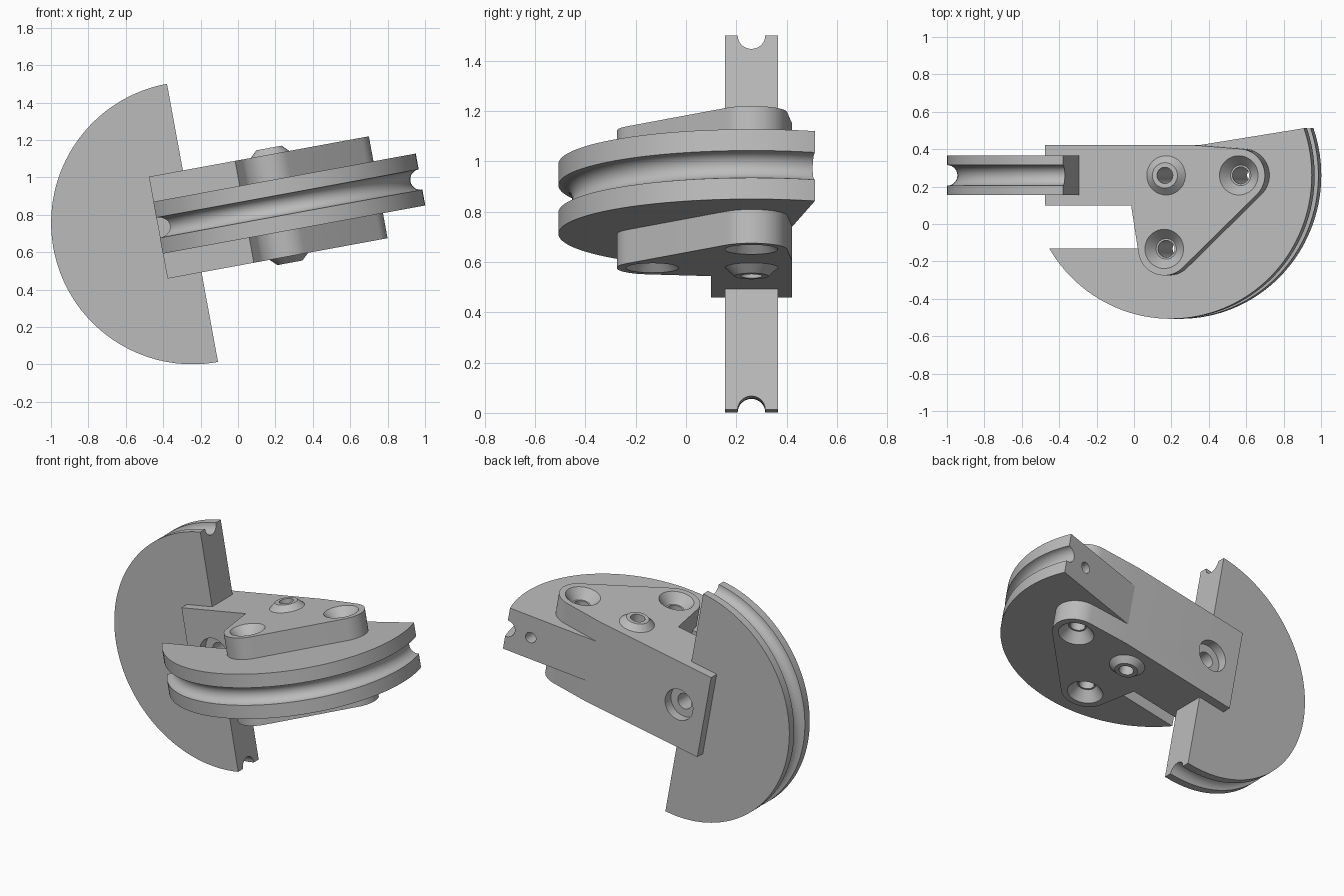
import bpy, bmesh
from math import sin, cos, radians, pi
from mathutils import Matrix, Vector

cube = bpy.data.objects.get("Cube")
if cube:
    bpy.data.objects.remove(cube, do_unlink=True)

# One plain grey material
grey = bpy.data.materials.new("plain_grey")
grey.use_nodes = True
colour = (0.5, 0.5, 0.5, 1)
grey.diffuse_color = colour
grey.node_tree.nodes["Principled BSDF"].inputs["Base Color"].default_value = colour

# Shared sizes, in the level frame before tilting
AXIS_Y = 0.26
PLATE = 0.277      # half height of the mount
GROOVE = 0.055
TILT = Matrix.Translation((0.2215, 0, 0.85)) @ Matrix.Rotation(radians(-10.4), 4, 'Y')
ALONG_Y = Matrix.Rotation(pi / 2, 4, 'X')


def arc(cx, cy, r, a0, a1, n=20):
    angles = [radians(a0 + (a1 - a0) * i / n) for i in range(n + 1)]
    return [(cx + r * cos(a), cy + r * sin(a)) for a in angles]


def make(name, bm):
    bmesh.ops.recalc_face_normals(bm, faces=bm.faces)
    mesh = bpy.data.meshes.new(name)
    bm.to_mesh(mesh)
    bm.free()
    mesh.materials.append(grey)
    ob = bpy.data.objects.new(name, mesh)
    bpy.context.collection.objects.link(ob)
    return ob


def prism(name, outline, h):
    """Outline in plan, extruded from -h to h."""
    bm = bmesh.new()
    face = bm.faces.new([bm.verts.new((x, y, -h)) for x, y in outline])
    top = bmesh.ops.extrude_face_region(bm, geom=[face])["geom"]
    moved = [v for v in top if isinstance(v, bmesh.types.BMVert)]
    bmesh.ops.translate(bm, verts=moved, vec=(0, 0, 2 * h))
    return make(name, bm)


def lathe(name, profile, centre, turn=Matrix(), steps=48):
    """Closed (radius, height) profile turned about its axis."""
    bm = bmesh.new()
    verts = [bm.verts.new((r, 0, h)) for r, h in profile]
    edges = [bm.edges.new((a, b)) for a, b in zip(verts, verts[1:])]
    if profile[0][0] > 0:
        edges.append(bm.edges.new((verts[-1], verts[0])))
    bmesh.ops.spin(bm, geom=verts + edges, axis=(0, 0, 1), cent=(0, 0, 0),
                   angle=2 * pi, steps=steps)
    bmesh.ops.remove_doubles(bm, verts=bm.verts, dist=1e-5)
    bm.transform(Matrix.Translation(centre) @ turn)
    return make(name, bm)


def wheel(name, r, h, centre, turn=Matrix()):
    """Disc with a round cable groove in its rim."""
    groove = arc(r, 0, GROOVE, 270, 90, 14)
    profile = [(0, -h), (r, -h)] + groove + [(r, h), (0, h)]
    return lathe(name, profile, centre, turn, 128)


def boolean(ob, operation, cutters):
    for cutter in cutters:
        cutter.hide_render = True
        mod = ob.modifiers.new("cut", 'BOOLEAN')
        mod.operation, mod.solver, mod.object = operation, 'EXACT', cutter
    graph = bpy.context.evaluated_depsgraph_get()
    mesh = bpy.data.meshes.new_from_object(ob.evaluated_get(graph))
    ob.modifiers.clear()
    ob.data = mesh


def drill(name, half, wide, narrow, mouth, centre, turn=Matrix()):
    """Through hole, opening from narrow to wide at both ends."""
    bore = [(0, -half - 0.05), (wide, -half - 0.05), (wide, -half),
            (mouth, -half + 0.06), (narrow, -half + 0.06)]
    return lathe(name, bore + [(r, -h) for r, h in reversed(bore)], centre, turn)


# Mount: square arm running into a plate with two rounded corners
corners = [(-0.01, -0.133), (0.395, AXIS_Y)]
outline = [(-0.659, 0.422), (-0.659, 0.1), (-0.19, 0.1)]
outline += arc(*corners[0], 0.142, 190, 315) + arc(*corners[1], 0.142, -45, 85)
outline += [(0.145, 0.422)]
mount = prism("mount_arm", outline, PLATE)

# Level pulley, trimmed to an open sector
level_pulley = wheel("level_pulley", 0.767, 0.141, (0, AXIS_Y, 0))
sector = prism("sector_cutter", [(-0.9, -0.131), (-0.9, -0.9), (0.9, -0.9), (0.9, 0.54),
                                 (0.145, 0.42), (0.1, 0.4), (-0.12, 0.4),
                                 (-0.12, -0.131)], 0.5)
boolean(level_pulley, 'INTERSECT', [sector])

# Upright pulley, a half disc set into the arm
hub = (-0.474, AXIS_Y, -0.008)
upright_pulley = wheel("upright_pulley", 0.756, 0.105, hub, ALONG_Y)
half = prism("half_cutter", [(-2, -1), (hub[0], -1), (hub[0], 1), (-2, 1)], 1)
boolean(upright_pulley, 'INTERSECT', [half])

# Holes: countersunk corners, plain axle, counterbored arm and cable anchor
holes = [drill("corner_hole", PLATE, 0.105, 0.045, 0.055, (x, y, 0)) for x, y in corners]
holes.append(lathe("axle_hole", [(0, -1), (0.043, -1), (0.043, 1), (0, 1)], (0, AXIS_Y, 0)))
arm_hole = drill("arm_hole", 0.161, 0.1, 0.05, 0.1, (hub[0], 0.261, 0), ALONG_Y)
anchor = lathe("anchor_hole", [(0, -0.2), (0.034, -0.2), (0.034, 0.2), (0, 0.2)],
               (0.565, 0.5, 0), ALONG_Y)
boolean(mount, 'DIFFERENCE', holes + [arm_hole])
boolean(level_pulley, 'DIFFERENCE', holes + [anchor])
boolean(upright_pulley, 'DIFFERENCE', [arm_hole])
for cutter in holes + [arm_hole, anchor, sector, half]:
    bpy.data.objects.remove(cutter, do_unlink=True)

# Tapered bushings above and below the axle
parts = [mount, level_pulley, upright_pulley]
for name, side in (("upper_bushing", 1), ("lower_bushing", -1)):
    ring = [(0.043, 0.26), (0.105, 0.26), (0.105, PLATE), (0.068, 0.312), (0.043, 0.312)]
    parts.append(lathe(name, [(r, side * h) for r, h in ring], (0, AXIS_Y, 0)))

# Tilt everything and smooth the curved faces
for ob in bpy.context.selected_objects:
    ob.select_set(False)
for ob in parts:
    ob.data.transform(TILT)
    ob.select_set(True)
bpy.context.view_layer.objects.active = mount
bpy.ops.object.shade_smooth_by_angle(angle=radians(28))
